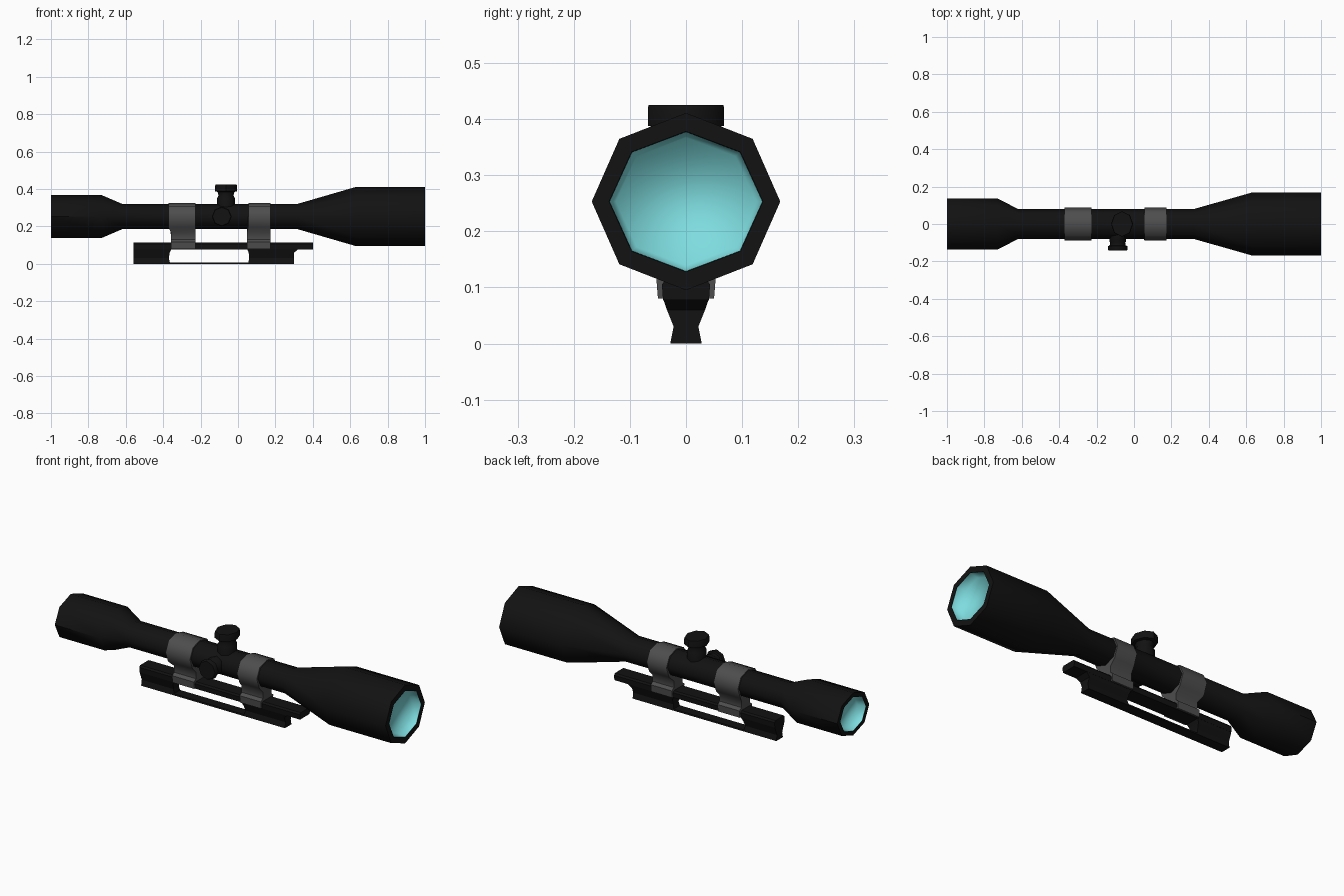
import bpy, bmesh
from math import sin, cos, pi, radians

if "Cube" in bpy.data.objects:
    bpy.data.objects.remove(bpy.data.objects["Cube"])

ZC = 0.253  # optical axis height


def mat(name, rgb):
    m = bpy.data.materials.new(name)
    m.diffuse_color = (*rgb, 1)
    m.use_nodes = True
    m.node_tree.nodes["Principled BSDF"].inputs["Base Color"].default_value = m.diffuse_color
    return m


BLACK = mat("black", (0.006, 0.006, 0.006))
GREY = mat("grey", (0.075, 0.075, 0.075))
CYAN = mat("lens_blue", (0.21, 0.72, 0.74))


def finish(name, bm, material, angle=50):
    bmesh.ops.recalc_face_normals(bm, faces=bm.faces)
    me = bpy.data.meshes.new(name)
    bm.to_mesh(me)
    bm.free()
    ob = bpy.data.objects.new(name, me)
    bpy.context.collection.objects.link(ob)
    me.materials.append(material)
    bpy.ops.object.select_all(action='DESELECT')
    ob.select_set(True)
    bpy.context.view_layer.objects.active = ob
    bpy.ops.object.shade_smooth_by_angle(angle=radians(angle))
    return ob


def skin(bm, rings, caps=(True, True)):
    rings = [[bm.verts.new(p) for p in r] for r in rings]
    n = len(rings[0])
    for a, b in zip(rings, rings[1:]):
        for i in range(n):
            j = (i + 1) % n
            bm.faces.new((a[i], a[j], b[j], b[i]))
    if caps[0]:
        bm.faces.new(rings[0])
    if caps[1]:
        bm.faces.new(rings[-1])


def lathe(name, stations, place, material, caps=(True, True), angle=50):
    """Eight-sided loft; each station is (distance, radius a, radius b)."""
    bm = bmesh.new()
    skin(bm, [[place(d, a * cos(i * pi / 4), b * sin(i * pi / 4)) for i in range(8)]
              for d, a, b in stations], caps)
    return finish(name, bm, material, angle)


def extrude(name, half, x0, x1, material, foot=(0, 0), angle=30):
    """Mirror a half (y, z) outline and extrude it along x; foot shifts the low ends."""
    outline = half + [(-y, z) for y, z in reversed(half) if y > 0]
    bm = bmesh.new()
    skin(bm, [[(x + (f if z < 0.17 else 0), y, z) for y, z in outline]
              for x, f in ((x0, foot[0]), (x1, foot[1]))])
    return finish(name, bm, material, angle)


def along_x(d, a, b):
    return (d, a, ZC + b)


# Scope body with rims at both ends
lathe("scope_tube", [(-0.97, .11, .092), (-1, .11, .092), (-1, .137, .115), (-.73, .137, .115),
                     (-.62, .08, .068), (.32, .08, .068), (.63, .168, .158),
                     (1, .168, .158), (1, .137, .125), (.97, .137, .125)],
      along_x, BLACK, (False, False))

# Recessed lenses, including the tinted recess wall
lathe("front_lens", [(.999, .1365, .1245), (.955, .125, .114)], along_x, CYAN, (False, True), 100)
lathe("rear_lens", [(-.999, .1095, .0915), (-.955, .1, .083)], along_x, CYAN, (False, True), 100)

# Adjustment turrets
lathe("top_turret", [(.30, .047, .05), (.352, .047, .05), (.365, .04, .043), (.385, .045, .05),
                     (.388, .059, .068), (.415, .059, .068), (.425, .056, .067)],
      lambda d, a, b: (-.064 + a, b, d), BLACK)
lathe("side_turret", [(.05, .045, .045), (.092, .045, .045), (.1, .04, .04), (.115, .043, .043),
                      (.118, .053, .053), (.136, .053, .053), (.142, .049, .049)],
      lambda d, a, b: (-.087 + a, -d, ZC + b), BLACK)

# Mounting rings with their clamp feet
ring = [(0, .325), (.062, .308), (.088, ZC), (.066, .195), (.036, .165),
        (.036, .13), (.053, .118), (.05, .08)]
extrude("rear_ring", ring, -.372, -.226, GREY, (.015, 0), 50)
extrude("front_ring", ring, .055, .174, GREY, (-.008, 0), 50)

# Mount base: top rail, dovetail blocks and thin bottom strip
extrude("top_rail", [(.036, .114), (.043, .105), (.041, .078)], -.56, .40, BLACK)


def block(name, ends):
    """Dovetail block: each level is (x start, x end, half width, z)."""
    bm = bmesh.new()
    skin(bm, [[(a, -w, z), (b, -w, z), (b, w, z), (a, w, z)] for a, b, w, z in ends])
    finish(name, bm, BLACK, 20)


block("rear_block", [(-.56, -.362, .028, 0), (-.56, -.37, .022, .03),
                     (-.56, -.365, .034, .06), (-.56, -.355, .041, .08)])
block("front_block", [(.053, .30, .028, 0), (.06, .30, .022, .03),
                      (.057, .30, .034, .06), (.048, .325, .041, .08)])
block("bottom_strip", [(-.37, .06, .028, 0), (-.37, .06, .0265, .008)])
